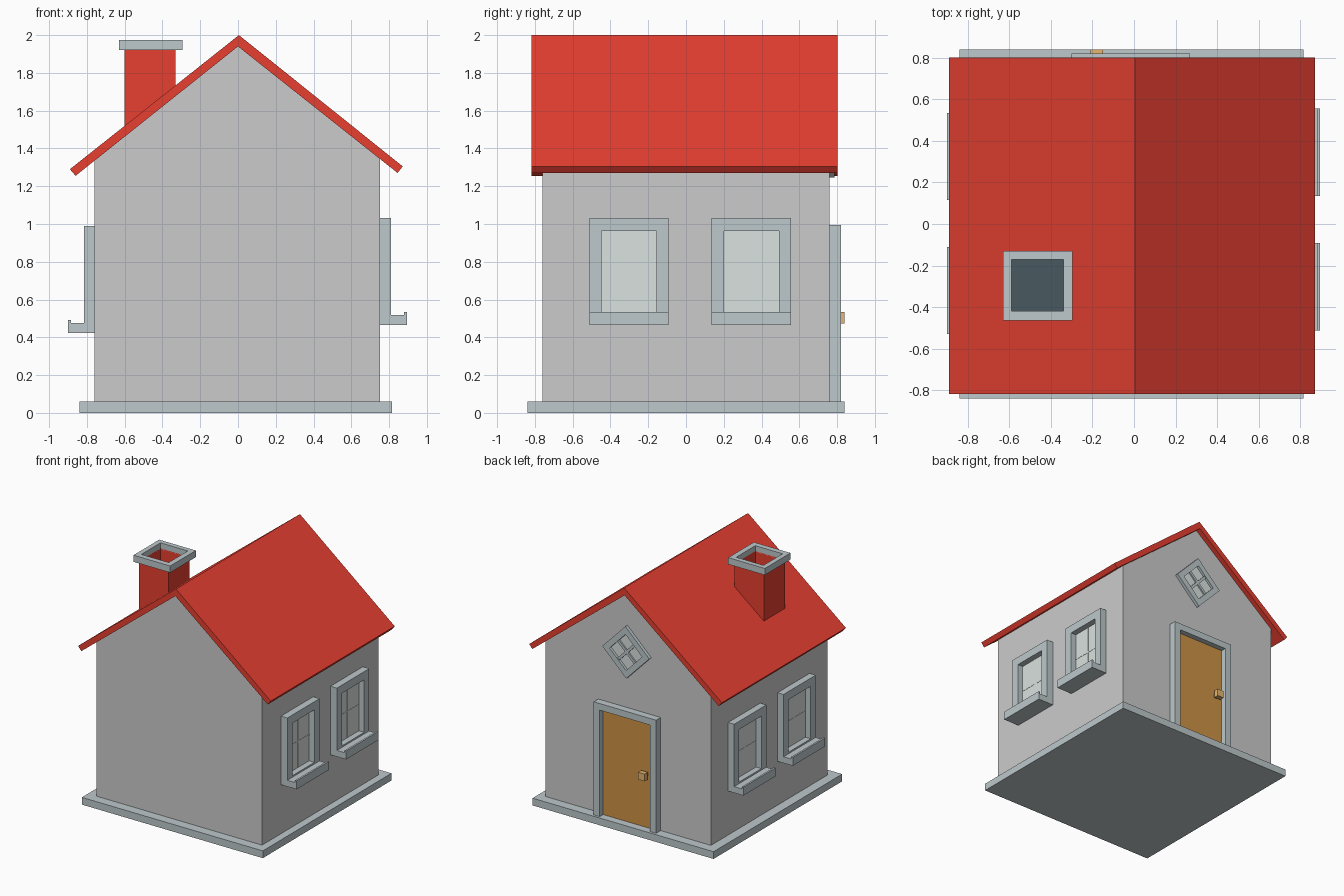
import bpy, bmesh
from math import radians
from mathutils import Matrix, Vector

if "Cube" in bpy.data.objects:
    bpy.data.objects.remove(bpy.data.objects["Cube"])


def material(name, rgb):
    m = bpy.data.materials.new(name)
    m.diffuse_color = (*rgb, 1)
    m.use_nodes = True
    m.node_tree.nodes["Principled BSDF"].inputs["Base Color"].default_value = m.diffuse_color
    return m


RED = material("red", (0.80, 0.05, 0.03))
TRIM = material("trim", (0.51, 0.58, 0.60))
GLASS = material("glass", (0.70, 0.76, 0.74))
WOOD = material("wood", (0.62, 0.29, 0.06))
BRASS = material("brass", (0.79, 0.46, 0.16))
SLATE = material("slate", (0.065, 0.10, 0.12))


def finish(name, bm, mat):
    bmesh.ops.recalc_face_normals(bm, faces=bm.faces)
    me = bpy.data.meshes.new(name)
    bm.to_mesh(me)
    bm.free()
    ob = bpy.data.objects.new(name, me)
    bpy.context.collection.objects.link(ob)
    if mat:
        me.materials.append(mat)
    return ob


def box(name, x, y, z, mat=None):
    bm = bmesh.new()
    bmesh.ops.create_cube(bm, size=1)
    for v in bm.verts:
        v.co = Vector([r[0] if c < 0 else r[1] for c, r in zip(v.co, (x, y, z))])
    return finish(name, bm, mat)


def prism(name, points, y0, y1, mat=None):
    """Extrude an (x, z) profile from y0 to y1."""
    bm = bmesh.new()
    face = bm.faces.new([bm.verts.new((x, y0, z)) for x, z in points])
    new = bmesh.ops.extrude_face_region(bm, geom=[face])["geom"]
    bmesh.ops.translate(bm, vec=(0, y1 - y0, 0),
                        verts=[g for g in new if isinstance(g, bmesh.types.BMVert)])
    return finish(name, bm, mat)


def ring(name, outer, inner, d0, d1, mat, matrix=Matrix()):
    """Rectangular frame: (a0, a1, b0, b1) outlines in xy, depth along z."""
    def loop(r, d):
        return [bm.verts.new((a, b, d)) for a, b in
                ((r[0], r[2]), (r[1], r[2]), (r[1], r[3]), (r[0], r[3]))]
    bm = bmesh.new()
    loops = [loop(outer, d0), loop(outer, d1), loop(inner, d1), loop(inner, d0)]
    for k in range(4):
        p, q = loops[k], loops[(k + 1) % 4]
        for i in range(4):
            j = (i + 1) % 4
            bm.faces.new((p[i], p[j], q[j], q[i]))
    ob = finish(name, bm, mat)
    ob.data.transform(matrix)
    return ob


# Base slab, gabled walls, folded roof
box("base", (-0.84, 0.815), (-0.84, 0.84), (0, 0.06), TRIM)
prism("walls", [(-0.76, 0.06), (0.752, 0.06), (0.752, 1.345), (0, 1.942), (-0.76, 1.335)],
      -0.76, 0.76)
prism("roof", [(-0.89, 1.29), (0.005, 2.0), (0.872, 1.305), (0.845, 1.27),
               (0, 1.94), (-0.86, 1.255)], -0.818, 0.802, RED)

# Chimney: thin tube, dark floor inside, overhanging cap
ring("chimney", (-0.60, -0.33, -0.435, -0.16), (-0.59, -0.34, -0.42, -0.17), 1.45, 1.93, RED)
box("chimney_floor", (-0.59, -0.34), (-0.42, -0.17), (1.72, 1.74), SLATE)
ring("chimney_cap", (-0.63, -0.295, -0.465, -0.13), (-0.59, -0.34, -0.42, -0.17),
     1.92, 1.975, TRIM)


# Side windows: frame, pane, glazing bars and planter sill with front lip
def side_window(name, side, wall, y0, y1, z0):
    z1 = z0 + 0.567
    yc, zc = (y0 + y1) / 2, z0 + 0.28

    def xs(a, b):
        return sorted((side * (wall + a), side * (wall + b)))

    # frame plane axes: a -> y, b -> z, depth -> outward x
    m = Matrix(((0, 0, side, side * wall), (1, 0, 0, 0), (0, 1, 0, 0), (0, 0, 0, 1)))
    ring(name + "_frame", (y0, y1, z0, z1),
         (y0 + 0.065, y1 - 0.065, z0 + 0.065, z1 - 0.068), -0.01, 0.055, TRIM, m)
    box(name + "_glass", xs(-0.01, 0.006), (y0 + 0.06, y1 - 0.06), (z0 + 0.06, z1 - 0.06), GLASS)
    box(name + "_bar_upright", xs(0, 0.008), (yc - 0.006, yc + 0.006),
        (z0 + 0.06, z1 - 0.06), GLASS)
    box(name + "_bar_cross", xs(0, 0.008), (y0 + 0.06, y1 - 0.06),
        (zc - 0.006, zc + 0.006), GLASS)
    prism(name + "_sill", [(side * (wall + d), z0 + h) for d, h in
                           ((0.05, 0), (0.14, 0), (0.14, 0.07), (0.125, 0.07),
                            (0.125, 0.052), (0.05, 0.052))], y0, y1, TRIM)


side_window("right_window_front", 1, 0.755, -0.512, -0.092, 0.465)
side_window("right_window_back", 1, 0.755, 0.135, 0.557, 0.465)
side_window("left_window_front", -1, 0.76, -0.53, -0.11, 0.423)
side_window("left_window_back", -1, 0.76, 0.115, 0.535, 0.423)

# Door in the back wall: three-sided surround, leaf, knob on a stem
prism("door_frame", [(-0.30, 0.06), (-0.30, 0.995), (0.27, 0.995), (0.27, 0.06),
                     (0.215, 0.06), (0.215, 0.94), (-0.245, 0.94), (-0.245, 0.06)],
      0.75, 0.82, TRIM)
box("door", (-0.245, 0.215), (0.75, 0.775), (0.06, 0.94), WOOD)
box("knob_stem", (-0.195, -0.165), (0.77, 0.81), (0.488, 0.518), BRASS)
box("knob", (-0.21, -0.15), (0.80, 0.84), (0.473, 0.533), BRASS)

# Attic window: square turned on its corner, with glazing cross
turn = (Matrix.Translation((0, 0.76, 1.462)) @ Matrix.Rotation(radians(46), 4, 'Y')
        @ Matrix(((1, 0, 0, 0), (0, 0, 1, 0), (0, 1, 0, 0), (0, 0, 0, 1))))
H, I = 0.152, 0.105
ring("attic_frame", (-H, H, -H, H), (-I, I, -I, I), -0.01, 0.027, TRIM, turn)
for name, a, b, d, mat in (("attic_glass", I, I, 0.006, GLASS),
                           ("attic_bar_a", 0.011, I, 0.018, TRIM),
                           ("attic_bar_b", I, 0.011, 0.018, TRIM)):
    box(name, (-a, a), (-b, b), (-0.01, d), mat).data.transform(turn)

# Mirrored placements can flip faces: make all normals point outward
for ob in bpy.context.collection.objects:
    bm = bmesh.new()
    bm.from_mesh(ob.data)
    bmesh.ops.recalc_face_normals(bm, faces=bm.faces)
    bm.to_mesh(ob.data)
    bm.free()
